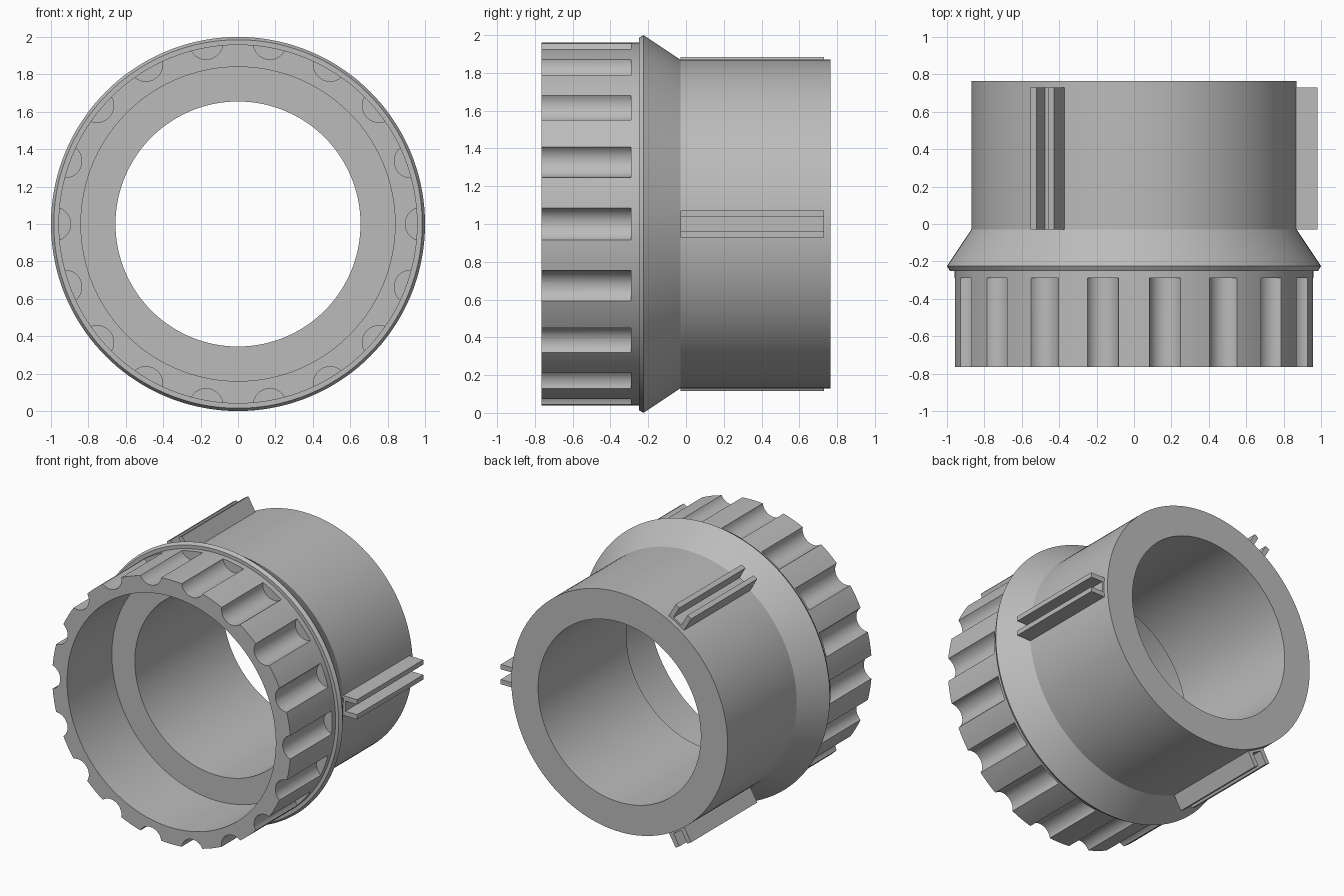
import bpy, bmesh
from math import radians, pi
from mathutils import Matrix, Vector

cube = bpy.data.objects.get("Cube")
if cube:
    bpy.data.objects.remove(cube, do_unlink=True)

grey = bpy.data.materials.new("mid grey plastic")
grey.use_nodes = True
COLOUR = (0.5, 0.5, 0.5, 1)
grey.diffuse_color = COLOUR
grey.node_tree.nodes["Principled BSDF"].inputs["Base Color"].default_value = COLOUR

AXIS = Matrix.Translation((0, 0, 1))  # the ring axis runs along y at this height


def finish(name, bm):
    bmesh.ops.recalc_face_normals(bm, faces=bm.faces)
    mesh = bpy.data.meshes.new(name)
    bm.to_mesh(mesh)
    bm.free()
    mesh.materials.append(grey)
    obj = bpy.data.objects.new(name, mesh)
    bpy.context.collection.objects.link(obj)
    return obj


def lathe(name, profile, steps=144):
    """Revolve a closed (radius, y) profile around the y axis."""
    bm = bmesh.new()
    verts = [bm.verts.new((r, y, 0)) for r, y in profile]
    edges = [bm.edges.new((a, b)) for a, b in zip(verts, verts[1:] + verts[:1])]
    bmesh.ops.spin(bm, geom=verts + edges, cent=(0, 0, 0), axis=(0, 1, 0),
                   angle=2 * pi, steps=steps, use_merge=True)
    bmesh.ops.remove_doubles(bm, verts=bm.verts, dist=1e-5)
    bm.transform(AXIS)
    return finish(name, bm)


def smooth(obj):
    bpy.ops.object.select_all(action='DESELECT')
    obj.select_set(True)
    bpy.context.view_layer.objects.active = obj
    bpy.ops.object.shade_smooth_by_angle(angle=radians(25))


# Sleeve with stepped bore, grip ring, flange and cone
sleeve = lathe("grip_sleeve", [
    (0.84, -0.765), (0.96, -0.765), (0.96, -0.25), (0.985, -0.25),
    (1.0, -0.225), (0.87, -0.03), (0.87, 0.765), (0.655, 0.765),
    (0.655, -0.25), (0.84, -0.25)])

# Rounded flutes cut around the grip ring
FLUTES, FRONT, STOP = 18, -0.85, -0.29
bm = bmesh.new()
for i in range(FLUTES):
    place = (AXIS @ Matrix.Rotation(2 * pi * i / FLUTES, 4, 'Y')
             @ Matrix.Translation((0.985, (FRONT + STOP) / 2, 0))
             @ Matrix.Rotation(pi / 2, 4, 'X'))
    bmesh.ops.create_cone(bm, cap_ends=True, segments=40, radius1=0.09,
                          radius2=0.09, depth=STOP - FRONT, matrix=place)
cutter = finish("flute_cutter", bm)
cutter.hide_render = True
cutter.hide_viewport = True

cut = sleeve.modifiers.new("flutes", 'BOOLEAN')
cut.operation = 'DIFFERENCE'
cut.solver = 'EXACT'
cut.object = cutter
bpy.context.view_layer.update()
depsgraph = bpy.context.evaluated_depsgraph_get()
sleeve_mesh = bpy.data.meshes.new_from_object(sleeve.evaluated_get(depsgraph))
sleeve.modifiers.clear()
sleeve.data = sleeve_mesh
bpy.data.objects.remove(cutter, do_unlink=True)
smooth(sleeve)

# Three U-shaped guide rails along the rear barrel
CHANNEL = [(0.85, -0.072), (0.98, -0.072), (0.98, -0.037), (0.885, -0.037),
           (0.885, 0.037), (0.98, 0.037), (0.98, 0.072), (0.85, 0.072)]
for n, label in enumerate(("left", "upper", "lower")):
    bm = bmesh.new()
    face = bm.faces.new([bm.verts.new((r, -0.03, t)) for r, t in CHANNEL])
    grown = bmesh.ops.extrude_face_region(bm, geom=[face], use_keep_orig=True)
    moved = [v for v in grown["geom"] if isinstance(v, bmesh.types.BMVert)]
    bmesh.ops.translate(bm, verts=moved, vec=Vector((0, 0.76, 0)))
    bm.transform(AXIS @ Matrix.Rotation(-2 * pi * n / 3, 4, 'Y'))
    finish(label + "_guide_rail", bm)
